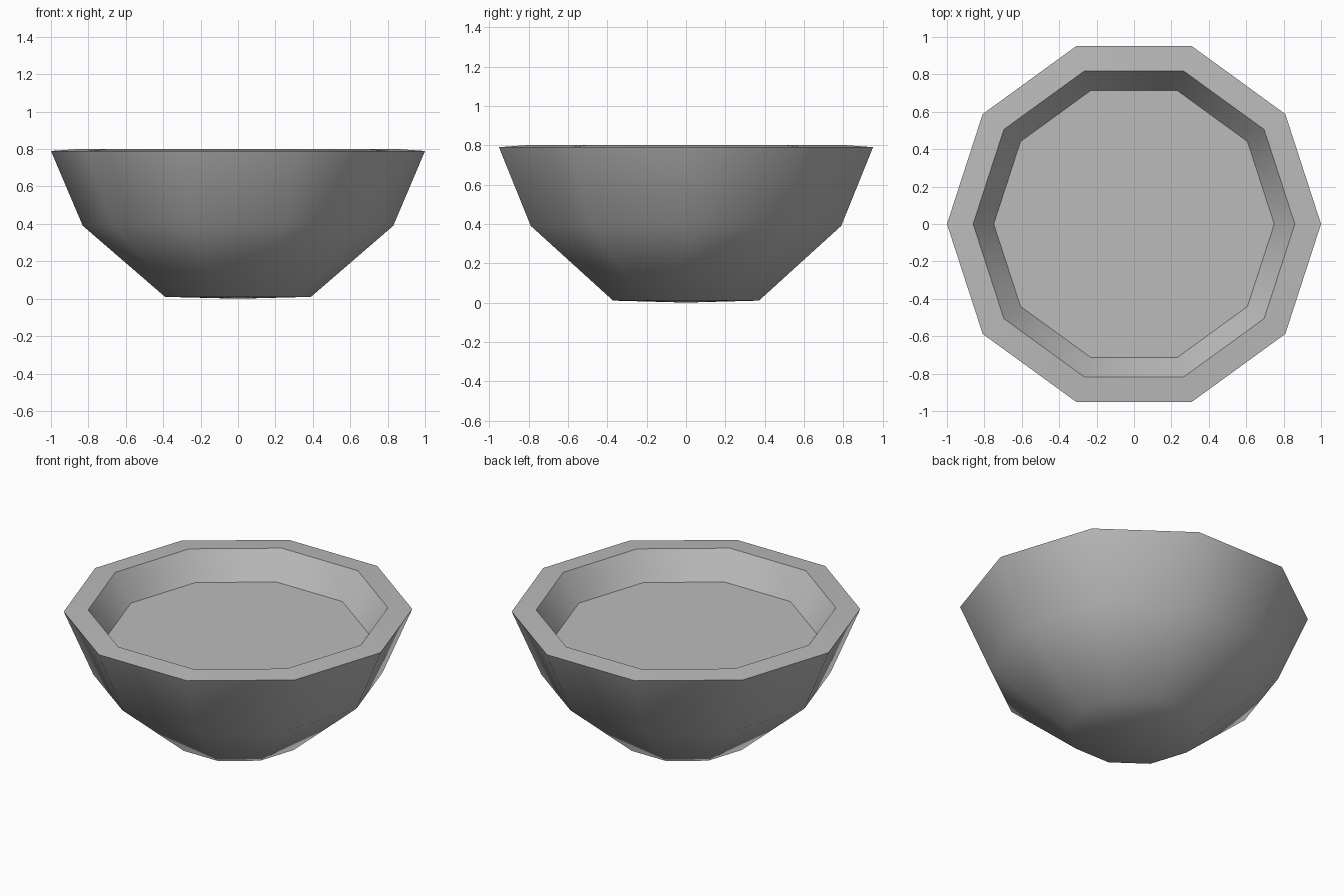
import bpy, bmesh, math

cube = bpy.data.objects.get("Cube")
if cube:
    bpy.data.objects.remove(cube, do_unlink=True)

SIDES = 10


def material(name, rgb):
    mat = bpy.data.materials.new(name)
    mat.use_nodes = True
    mat.diffuse_color = (*rgb, 1)
    mat.node_tree.nodes["Principled BSDF"].inputs["Base Color"].default_value = (*rgb, 1)
    return mat


def ring(bm, radius, z):
    return [bm.verts.new((radius * math.cos(math.tau * i / SIDES),
                          radius * math.sin(math.tau * i / SIDES), z))
            for i in range(SIDES)]


# Bowl profile: foot, belly, outer rim, inner rim, inner floor
profile = [(0.39, 0.01), (0.83, 0.39), (1.0, 0.79), (0.86, 0.8), (0.75, 0.635)]
bm = bmesh.new()
rings = [ring(bm, r, z) for r, z in profile]
for low, high in zip(rings, rings[1:]):
    for i in range(SIDES):
        j = (i + 1) % SIDES
        bm.faces.new((low[i], low[j], high[j], high[i]))

# Flat inner floor and very shallow domed underside
bm.faces.new(rings[-1])
foot_center = bm.verts.new((0, 0, 0))
for i in range(SIDES):
    bm.faces.new((rings[0][(i + 1) % SIDES], rings[0][i], foot_center))
bmesh.ops.recalc_face_normals(bm, faces=bm.faces)

mesh = bpy.data.meshes.new("bowl")
bm.to_mesh(mesh)
bm.free()
bowl = bpy.data.objects.new("bowl", mesh)
bpy.context.collection.objects.link(bowl)
mesh.materials.append(material("stone grey", (0.5, 0.5, 0.5)))

# Smooth sides with crisp rim and floor edges
bpy.ops.object.select_all(action='DESELECT')
bowl.select_set(True)
bpy.context.view_layer.objects.active = bowl
bpy.ops.object.shade_smooth_by_angle(angle=math.radians(48))
